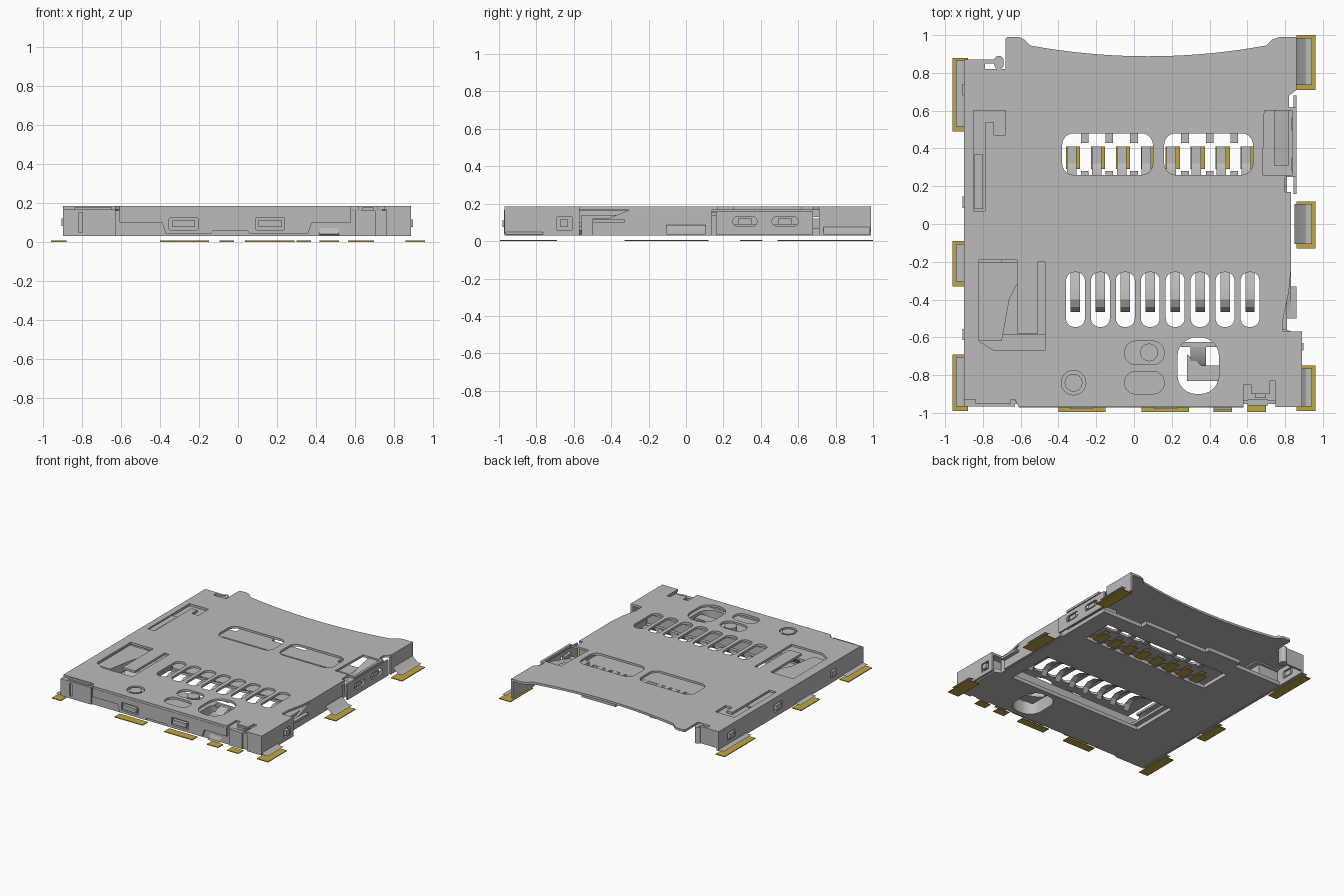
import bpy, bmesh, math
from mathutils import Vector

if "Cube" in bpy.data.objects:
    bpy.data.objects.remove(bpy.data.objects["Cube"])


def material(name, rgb):
    m = bpy.data.materials.new(name)
    m.use_nodes = True
    m.diffuse_color = (*rgb, 1)
    m.node_tree.nodes["Principled BSDF"].inputs["Base Color"].default_value = (*rgb, 1)
    return m


GREY = material("metal grey", (0.50, 0.50, 0.50))
GOLD = material("pad gold", (0.52, 0.38, 0.05))


def finish(name, bm, mat):
    bmesh.ops.recalc_face_normals(bm, faces=bm.faces)
    me = bpy.data.meshes.new(name)
    bm.to_mesh(me)
    bm.free()
    me.materials.append(mat)
    ob = bpy.data.objects.new(name, me)
    bpy.context.collection.objects.link(ob)
    bpy.ops.object.select_all(action="DESELECT")
    ob.select_set(True)
    bpy.context.view_layer.objects.active = ob
    bpy.ops.object.shade_smooth_by_angle(angle=math.radians(30))
    return ob


def rr(x0, x1, y0, y1, r=0.0, n=6):
    """Rounded rectangle loop."""
    if r == 0:
        return [(x0, y0), (x1, y0), (x1, y1), (x0, y1)]
    r = min(r, (x1 - x0) / 2 - 0.001, (y1 - y0) / 2 - 0.001)
    out = []
    for k, (cx, cy) in enumerate([(x1 - r, y1 - r), (x0 + r, y1 - r), (x0 + r, y0 + r), (x1 - r, y0 + r)]):
        for i in range(n + 1):
            a = math.pi / 2 * (k + i / n)
            out.append((cx + r * math.cos(a), cy + r * math.sin(a)))
    return out


def plate(name, loops, lo, hi, axis="z", mat=GREY):
    """Flat sheet: first loop is the outline, the rest are holes."""
    put = {"z": lambda u, v, w: (u, v, w), "x": lambda u, v, w: (w, u, v),
           "y": lambda u, v, w: (u, w, v)}[axis]
    bm = bmesh.new()
    for loop in loops:
        vs = [bm.verts.new((u, v, 0)) for u, v in loop]
        for i in range(len(vs)):
            bm.edges.new((vs[i - 1], vs[i]))
    bmesh.ops.triangle_fill(bm, use_beauty=True, edges=bm.edges[:], normal=(0, 0, 1))
    ext = bmesh.ops.extrude_face_region(bm, geom=bm.faces[:])["geom"]
    top = {v for v in ext if isinstance(v, bmesh.types.BMVert)}
    for v in bm.verts:
        v.co = Vector(put(v.co.x, v.co.y, hi if v in top else lo))
    return finish(name, bm, mat)


def box(name, x0, x1, y0, y1, z0, z1, mat=GREY):
    return plate(name, [rr(x0, x1, y0, y1)], z0, z1, "z", mat)


def ribbon(name, path, a, b, along="x", thick=0.012):
    """Bent strip: path in (y, z) spanning x, or in (x, z) spanning y."""
    bm = bmesh.new()
    rows = []
    for u, z in path:
        rows.append([bm.verts.new((w, u, z) if along == "x" else (u, w, z)) for w in (a, b)])
    for p, q in zip(rows, rows[1:]):
        bm.faces.new((p[0], p[1], q[1], q[0]))
    bmesh.ops.solidify(bm, geom=bm.faces[:], thickness=thick)
    return finish(name, bm, GREY)


PITCH = 0.132
T0, T1, B0, B1 = 0.167, 0.185, 0.03, 0.06

# Cover sheet with concave card entrance
arc = [(-0.55 + 1.25 * i / 20, 0.888 + 0.057 * (i / 10 - 1) ** 2) for i in range(21)]
outline = [(-0.90, -0.93), (-0.63, -0.93), (-0.61, -0.97), (0.58, -0.97), (0.58, -0.85), (0.62, -0.85),
           (0.62, -0.90), (0.72, -0.90), (0.72, -0.83), (0.75, -0.83), (0.75, -0.97), (0.89, -0.97),
           (0.89, -0.57), (0.79, -0.57), (0.79, -0.50), (0.82, -0.36), (0.83, -0.25), (0.83, 0.17), (0.80, 0.17),
           (0.80, 0.25), (0.86, 0.25), (0.86, 0.62), (0.82, 0.62), (0.82, 0.68), (0.86, 0.71), (0.86, 0.99),
           (0.77, 0.99), (0.73, 0.975)] + arc[::-1] + \
          [(-0.58, 0.975), (-0.61, 0.99), (-0.67, 0.99), (-0.68, 0.98), (-0.68, 0.82), (-0.79, 0.82),
           (-0.79, 0.85), (-0.72, 0.85), (-0.72, 0.87), (-0.90, 0.87)]
holes = [rr(-0.38, 0.10, 0.26, 0.48, 0.06), rr(0.16, 0.63, 0.26, 0.48, 0.06),
         rr(-0.05, 0.16, -0.745, -0.62, 0.06), rr(-0.05, 0.16, -0.90, -0.78, 0.06),
         rr(0.23, 0.45, -0.90, -0.60, 0.10), rr(-0.385, -0.255, -0.905, -0.775, 0.065),
         [(-0.82, -0.19), (-0.62, -0.19), (-0.62, -0.58), (-0.51, -0.58), (-0.51, -0.20), (-0.47, -0.20),
          (-0.47, -0.67), (-0.74, -0.67), (-0.82, -0.62)],
         [(-0.85, 0.60), (-0.68, 0.60), (-0.68, 0.47), (-0.74, 0.47), (-0.74, 0.54), (-0.79, 0.54),
          (-0.79, 0.07), (-0.85, 0.07)],
         [(0.68, 0.26), (0.84, 0.26), (0.84, 0.60), (0.69, 0.60)]]
holes += [rr(-0.36 + PITCH * i, -0.26 + PITCH * i, -0.545, -0.255, 0.045) for i in range(8)]
plate("cover", [outline] + holes, T0, T1)

# Base floor with contact windows, and the thicker front block
opening = rr(-0.50, 0.70, -0.56, -0.16)
oval = rr(0.22, 0.46, -0.91, -0.60, 0.10)
base = [(-0.88, -0.95), (0.86, -0.95), (0.86, -0.58), (0.81, -0.56), (0.81, 0.62), (0.45, 0.62), (0.45, 0.68),
        (0.15, 0.68), (0.15, 0.64), (-0.15, 0.64), (-0.15, 0.68), (-0.45, 0.68), (-0.45, 0.62), (-0.88, 0.62)]
plate("base_floor", [base, opening, rr(-0.48, 0.66, 0.23, 0.49), oval], B0, B1)
plate("front_block", [rr(-0.86, 0.86, -0.95, -0.585), oval], B1, 0.135)
box("left_rail", -0.88, -0.70, -0.585, 0.60, B1, 0.15)
box("right_rail", 0.74, 0.81, -0.56, 0.20, B1, 0.14)
for x in (-0.26, -0.13, 0.0, 0.27, 0.40, 0.53):
    for y in (0.26, 0.46):
        box("window_tooth", x - 0.02, x + 0.02, y - 0.03, y + 0.02, B0 + 0.005, B1)

# Contact springs, solder tails and their pads
for i in range(8):
    x = -0.31 + PITCH * i
    ribbon("contact_spring", [(-0.15, 0.055), (-0.25, 0.10), (-0.33, 0.14), (-0.40, 0.145), (-0.44, 0.125),
                              (-0.465, 0.085)], x - 0.025, x + 0.025)
    ribbon("contact_tail", [(0.22, 0.06), (0.29, 0.055), (0.32, 0.035), (0.41, 0.035)], x - 0.045, x + 0.005)
    box("contact_pad", x - 0.05, x + 0.025, 0.29, 0.41, 0, 0.006, GOLD)

# Side walls
left = [rr(-0.93, 0.87, B0, T0), rr(-0.62, -0.55, 0.07, 0.13, 0.01), rr(0.06, 0.17, 0.07, 0.13, 0.01),
        rr(0.66, 0.76, 0.07, 0.13, 0.01)]
plate("left_wall", left, -0.90, -0.882, "x")
for y in (-0.585, 0.115, 0.71):
    box("left_wall_latch", -0.908, -0.885, y - 0.03, y + 0.03, 0.08, 0.12)
plate("right_front_wall", [rr(-0.97, -0.57, B0, T0), rr(-0.69, -0.61, 0.06, 0.13)], 0.872, 0.89, "x")
box("right_wall_latch", 0.87, 0.898, -0.67, -0.63, 0.075, 0.115)
plate("right_mid_wall", [[(-0.50, B0), (0.14, B0), (0.14, T0), (-0.30, T0), (-0.42, 0.12), (-0.50, 0.12)]],
      0.812, 0.83, "x")
plate("right_slot_wall", [rr(0.16, 0.68, 0.035, 0.16), rr(0.25, 0.38, 0.08, 0.13, 0.025),
                          rr(0.46, 0.60, 0.08, 0.13, 0.025)], 0.845, 0.86, "x")
for y in (0.315, 0.53):
    box("slot_rib", 0.835, 0.856, y - 0.035, y + 0.035, 0.09, 0.12)
box("right_back_wall", 0.842, 0.86, 0.71, 0.99, B0, T0)
box("left_back_wall", -0.90, -0.72, 0.852, 0.87, 0.05, T0)
plate("left_hook", [rr(-0.74, -0.69, 0.82, 0.89, 0.03)], 0.05, 0.18)

# Front wall with two framed windows
front = [(-0.61, T0), (0.58, T0), (0.58, 0.10), (0.38, 0.10), (0.36, 0.04), (0.06, 0.04), (0.05, 0.055), (-0.13, 0.055),
         (-0.14, 0.04), (-0.37, 0.04), (-0.39, 0.10), (-0.61, 0.10)]
wins = [(-0.355, -0.205), (0.09, 0.24)]
plate("front_wall", [front] + [rr(a, b, 0.06, 0.125, 0.01) for a, b in wins], -0.972, -0.954, "y")
for a, b in wins:
    box("front_window_latch", a + 0.015, b - 0.015, -0.98, -0.95, 0.075, 0.11)
box("base_front_panel", -0.88, 0.86, -0.953, -0.935, B0, 0.16)
plate("front_left_corner", [rr(-0.90, -0.63, B0, T0), rr(-0.82, -0.80, 0.05, 0.15)], -0.965, -0.93, "y")
box("front_left_cap", -0.84, -0.65, -0.95, -0.91, 0.16, 0.178)
box("front_right_corner", 0.76, 0.89, -0.97, -0.95, B0, T0)
box("front_right_post", 0.60, 0.71, -0.962, -0.93, B0, 0.16)
box("front_right_clip", 0.64, 0.70, -0.92, -0.84, 0.13, 0.175)
ribbon("front_foot", [(-0.95, 0.08), (-0.965, 0.04), (-0.985, 0.036)], 0.42, 0.52)

# Solder feet over the gold side pads
for side, wall, pads in ((-1, -0.89, ((0.49, 0.88), (-0.33, -0.09), (-0.99, -0.69))),
                         (1, 0.85, ((0.71, 1.0), (-0.13, 0.12), (-0.99, -0.75)))):
    for y0, y1 in pads:
        inner = 0.88 if side < 0 else 0.86
        x0, x1 = sorted((side * inner, side * 0.96))
        box("side_pad", x0, x1, y0, y1, 0, 0.006, GOLD)
        path = [(wall, 0.085), (side * 0.895, 0.045), (side * 0.91, 0.036), (side * 0.942, 0.036)]
        ribbon("solder_foot", path, y0 + 0.025, y1 - 0.015, "y")
for x0, x1 in ((-0.40, -0.15), (0.04, 0.29), (0.42, 0.52), (0.60, 0.70)):
    box("front_pad", x0, x1, -0.995, -0.93, 0, 0.006, GOLD)

# Eject slider and springs seen through the cover openings
plate("eject_slider", [[(-0.82, -0.62), (-0.70, -0.62), (-0.66, -0.40), (-0.62, -0.32), (-0.62, -0.20),
                        (-0.82, -0.20)]], 0.10, 0.165)
box("slider_floor", -0.70, -0.46, -0.60, -0.17, B1, 0.08)
ribbon("slider_tongue", [(-0.45, 0.175), (-0.50, 0.172), (-0.55, 0.14), (-0.58, 0.10)], -0.62, -0.51)
plate("left_inner_plate", [rr(-0.87, -0.66, 0.05, 0.62)], 0.15, 0.162)
box("left_inner_spring", -0.845, -0.80, 0.08, 0.37, 0.162, 0.178)
ribbon("right_tongue", [(0.61, 0.175), (0.50, 0.155), (0.38, 0.12), (0.31, 0.10)], 0.74, 0.82)
box("right_pocket_floor", 0.68, 0.84, 0.25, 0.61, B1, 0.09)
plate("right_side_spring", [[(0.78, -0.50), (0.86, -0.50), (0.86, -0.33), (0.82, -0.33)]], 0.10, 0.118)

# Pins and lever near the front
for x, y in ((-0.32, -0.84), (0.08, -0.68)):
    plate("cover_pin", [rr(x - 0.047, x + 0.047, y - 0.047, y + 0.047, 0.047)], 0.13, 0.182)
plate("lever", [[(0.28, -0.83), (0.45, -0.83), (0.45, -0.75), (0.36, -0.75), (0.28, -0.69)]], 0.08, 0.12)
ribbon("lever_spring", [(-0.64, 0.15), (-0.70, 0.14), (-0.75, 0.10)], 0.30, 0.38)
box("lever_bar", 0.25, 0.44, -0.65, -0.625, 0.13, 0.15)
